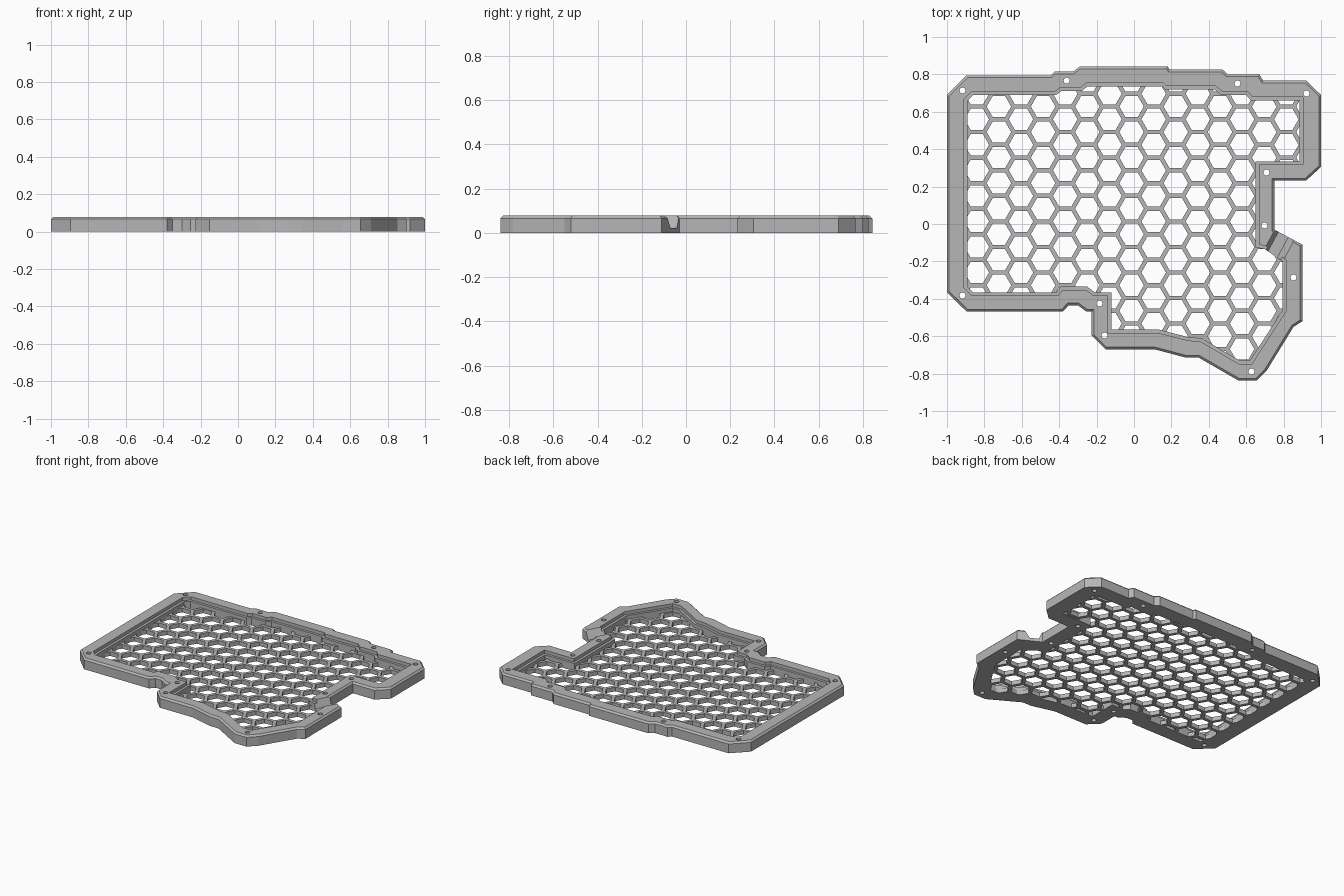
import bpy, bmesh, math
from mathutils import Vector

cube = bpy.data.objects.get("Cube")
if cube:
    bpy.data.objects.remove(cube, do_unlink=True)

grey = bpy.data.materials.new("mid grey plastic")
grey.use_nodes = True
COLOUR = (0.47, 0.47, 0.47, 1)
grey.diffuse_color = COLOUR
grey.node_tree.nodes["Principled BSDF"].inputs["Base Color"].default_value = COLOUR

HEIGHT, FLOOR, CHAMFER, LEDGE = 0.078, 0.03, 0.012, 0.018

# Outlines, clockwise from the left end of the back edge
OUTER = [(-1, .69), (-.895, .795), (-.445, .795), (-.425, .815), (-.325, .815),
         (-.29, .842), (.18, .842), (.19, .826), (.473, .826), (.5, .8), (.67, .8),
         (.69, .767), (.92, .767), (1, .69), (1, .305), (.92, .232), (.75, .232),
         (.75, -.03), (.9, -.11), (.9, -.52), (.853, -.55), (.71, -.783),
         (.655, -.838), (.56, -.838), (.345, -.714), (.275, -.714), (.11, -.67),
         (-.152, -.67), (-.227, -.596), (-.227, -.468), (-.255, -.468), (-.3, -.435),
         (-.35, -.435), (-.38, -.468), (-.895, -.468), (-1, -.365)]
INNER = [(-.89, .66), (-.86, .69), (-.415, .69), (-.39, .71), (-.28, .71),
         (-.25, .735), (.15, .735), (.165, .72), (.43, .72), (.465, .69), (.6, .69),
         (.625, .66), (.885, .66), (.885, .335), (.65, .335), (.65, -.125),
         (.7, -.135), (.795, -.2), (.795, -.46), (.62, -.73), (.565, -.73),
         (.36, -.61), (.29, -.605), (.135, -.565), (-.12, -.565), (-.12, -.365),
         (-.21, -.365), (-.25, -.335), (-.39, -.335), (-.415, -.365),
         (-.86, -.365), (-.89, -.335)]
SCREWS = [(-.917, .714), (-.36, .767), (.553, .751), (.922, .698), (.708, .275),
          (.698, -.008), (.853, -.286), (.628, -.789), (-.158, -.596),
          (-.185, -.425), (-.917, -.382)]


def offset(points, d):
    """Move a clockwise outline outwards by d with mitred corners."""
    result = []
    for i, p in enumerate(points):
        p = Vector(p)
        a = (p - Vector(points[i - 1])).normalized()
        b = (Vector(points[(i + 1) % len(points)]) - p).normalized()
        na, nb = Vector((-a.y, a.x)), Vector((-b.y, b.x))
        result.append(p + (na + nb) * d / (1 + na.dot(nb)))
    return result


def loft(bm, rings):
    """Stack matching outlines [(points, z), ...] into a closed solid."""
    loops = [[bm.verts.new((p[0], p[1], z)) for p in pts] for pts, z in rings]
    n = len(loops[0])
    for low, high in zip(loops, loops[1:]):
        for i in range(n):
            j = (i + 1) % n
            bm.faces.new((low[i], low[j], high[j], high[i]))
    bm.faces.new(loops[0][::-1])
    bm.faces.new(loops[-1])


def polygon(centre, radius, sides):
    return [(centre[0] + radius * math.cos(2 * math.pi * k / sides),
             centre[1] + radius * math.sin(2 * math.pi * k / sides))
            for k in range(sides)]


def finish(name, bm):
    bmesh.ops.recalc_face_normals(bm, faces=bm.faces)
    mesh = bpy.data.meshes.new(name)
    bm.to_mesh(mesh)
    bm.free()
    mesh.materials.append(grey)
    obj = bpy.data.objects.new(name, mesh)
    bpy.context.collection.objects.link(obj)
    return obj


def solid(name, stacks):
    bm = bmesh.new()
    for rings in stacks:
        loft(bm, rings)
    return finish(name, bm)


def cut(target, cutter):
    mod = target.modifiers.new("cut", 'BOOLEAN')
    mod.operation, mod.solver, mod.object = 'DIFFERENCE', 'EXACT', cutter
    cutter.hide_render = True
    bpy.context.view_layer.objects.active = target
    bpy.ops.object.modifier_apply(modifier=mod.name)
    bpy.data.objects.remove(cutter, do_unlink=True)


# Raised rim with a chamfered outer edge
rim = solid("rim", [[(OUTER, 0), (OUTER, HEIGHT - CHAMFER),
                     (offset(OUTER, -CHAMFER), HEIGHT)]])

# Central opening with a narrow ledge
wide = offset(INNER, LEDGE)
cut(rim, solid("opening_cutter", [[(INNER, -.05), (INNER, .055), (wide, .055), (wide, .15)]]))

# Screw holes
cut(rim, solid("screw_cutter", [[(polygon(s, .016, 20), -.05), (polygon(s, .016, 20), .15)]
                                for s in SCREWS]))

# Sloped cable channel across the right side
start = Vector((.75, -.03))
along = Vector((.88, -.47)).normalized()
across = Vector((along.y, -along.x))


def channel(s0, s1):
    return [start + along * s + across * t
            for s, t in ((s0, -.06), (s1, -.06), (s1, .18), (s0, .18))]


cut(rim, solid("channel_cutter", [[(channel(.025, .085), .022), (channel(0, .125), .085)]]))

# Floor with a honeycomb of holes
floor = solid("honeycomb_floor", [[(INNER, 0), (INNER, FLOOR)]])
PITCH = .1365
holes = []
for col in range(-8, 9):
    for row in range(-11, 3):
        centre = (-.013 + col * PITCH * math.sqrt(3) / 2,
                  .628 + (row + (col % 2) / 2) * PITCH)
        hexagon = polygon(centre, (PITCH - .023) / math.sqrt(3), 6)
        holes.append([(hexagon, -.05), (hexagon, .1)])
cut(floor, solid("honeycomb_cutter", holes))
